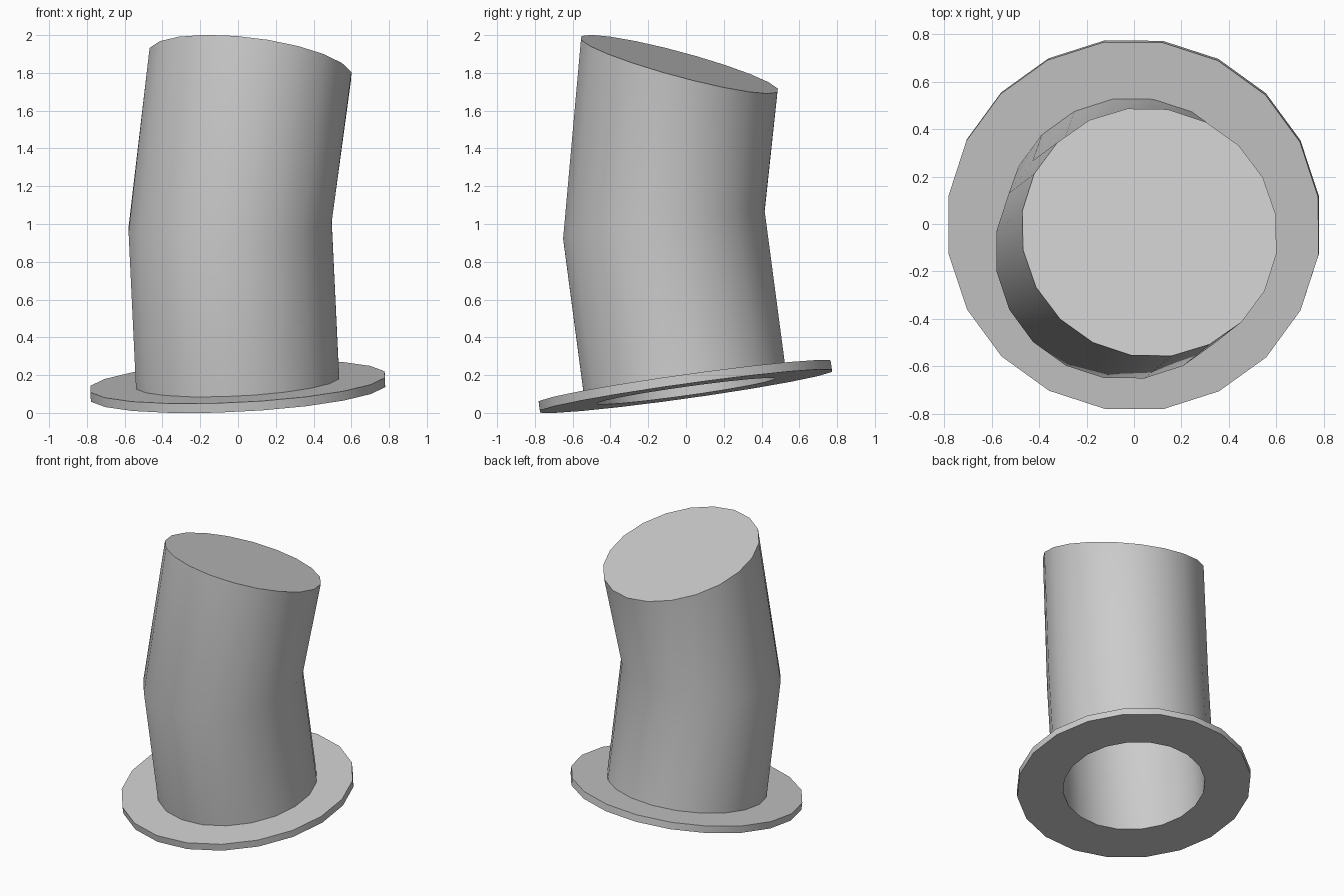
import bpy, bmesh, math
from mathutils import Vector

if "Cube" in bpy.data.objects:
    bpy.data.objects.remove(bpy.data.objects["Cube"])

SIDES = 20
R_PIPE, R_BORE, R_FLANGE = 0.545, 0.48, 0.79
BASE_N = Vector((-0.05, -0.14, 1)).normalized()
TOP_N = Vector((0.125, 0.27, 1)).normalized()

BASE = Vector((0, 0, 0.115))          # underside centre of flange
SEAT = BASE + BASE_N * 0.05           # pipe foot
BEND = Vector((-0.042, -0.117, 0.995))
TOP = Vector((0.065, -0.035, 1.846))


def ring(bm, centre, normal, radius):
    q = Vector((0, 0, 1)).rotation_difference(normal)
    step = 2 * math.pi / SIDES
    return [bm.verts.new(centre + q @ Vector((radius * math.cos((i + 0.5) * step),
                                              radius * math.sin((i + 0.5) * step), 0)))
            for i in range(SIDES)]


def bridge(bm, a, b):
    for i in range(SIDES):
        j = (i + 1) % SIDES
        bm.faces.new((a[i], a[j], b[j], b[i]))


def finish(bm, name):
    bmesh.ops.recalc_face_normals(bm, faces=bm.faces)
    mesh = bpy.data.meshes.new(name)
    bm.to_mesh(mesh)
    bm.free()
    obj = bpy.data.objects.new(name, mesh)
    bpy.context.collection.objects.link(obj)
    bpy.ops.object.select_all(action='DESELECT')
    obj.select_set(True)
    bpy.context.view_layer.objects.active = obj
    bpy.ops.object.shade_smooth_by_angle(angle=math.radians(30))


# Tilted flange: closed loop of rings around the hole
bm = bmesh.new()
loops = [ring(bm, c, BASE_N, r) for c, r in
         ((BASE, R_BORE), (BASE, R_FLANGE), (SEAT, R_FLANGE), (SEAT, R_BORE))]
for k in range(4):
    bridge(bm, loops[k], loops[(k + 1) % 4])
finish(bm, "flange")

# Bent pipe: capped outer skin and matching bore
bm = bmesh.new()
sections = [(TOP - TOP_N * 0.05, TOP_N, R_BORE), (BEND, BASE_N, R_BORE), (SEAT, BASE_N, R_BORE),
            (SEAT, BASE_N, R_PIPE), (BEND, BASE_N, R_PIPE), (TOP, TOP_N, R_PIPE)]
loops = [ring(bm, *s) for s in sections]
for a, b in zip(loops, loops[1:]):
    bridge(bm, a, b)
bm.faces.new(loops[0])
bm.faces.new(loops[-1])
finish(bm, "bent_pipe")
